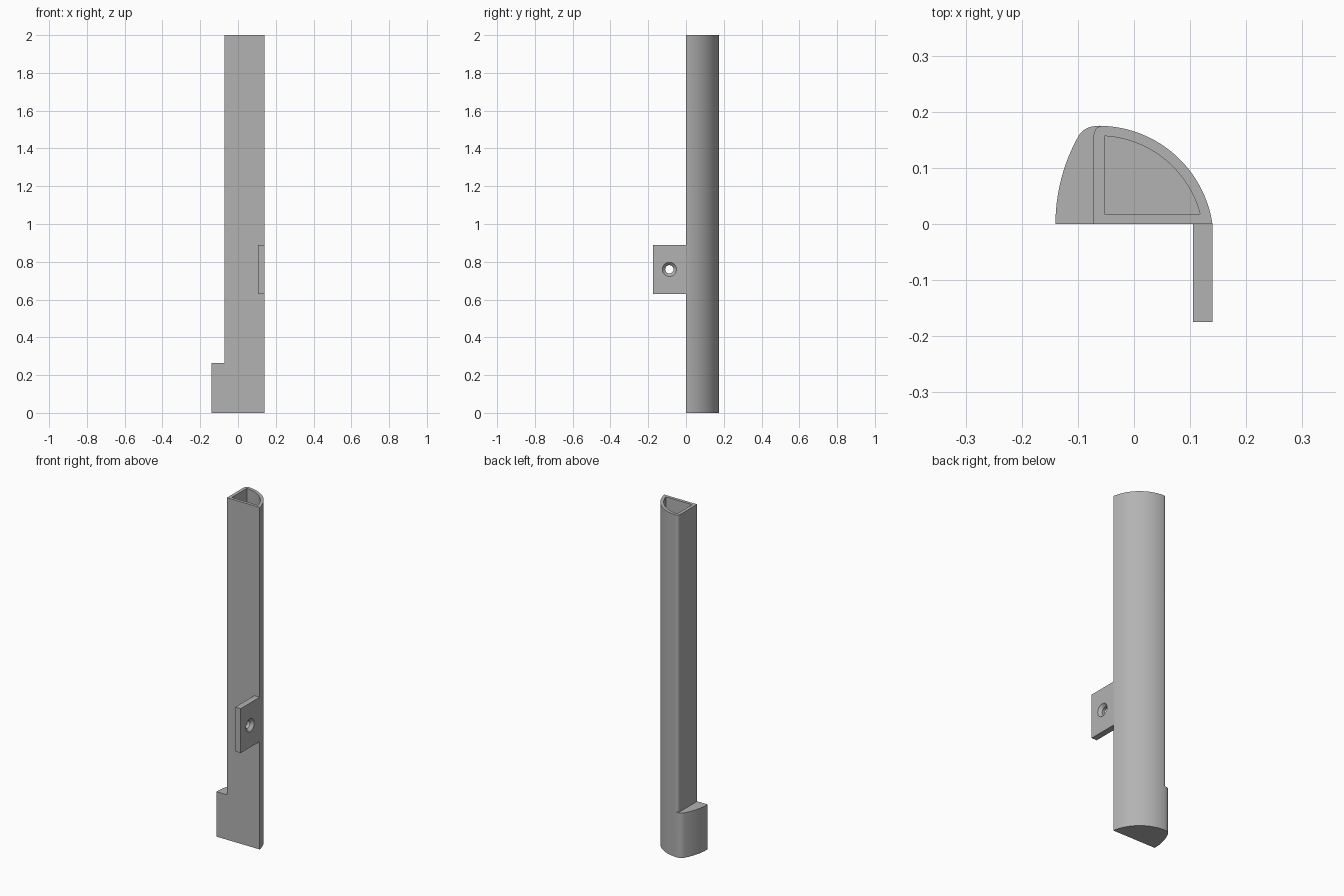
import bpy, bmesh, math
from mathutils import Matrix, Vector

cube = bpy.data.objects.get("Cube")
if cube:
    bpy.data.objects.remove(cube, do_unlink=True)

grey = bpy.data.materials.new("plain grey")
grey.use_nodes = True
grey.diffuse_color = (0.45, 0.45, 0.45, 1)
grey.node_tree.nodes["Principled BSDF"].inputs["Base Color"].default_value = (0.45, 0.45, 0.45, 1)


def finish(name, bm):
    bmesh.ops.recalc_face_normals(bm, faces=bm.faces)
    mesh = bpy.data.meshes.new(name)
    bm.to_mesh(mesh)
    bm.free()
    mesh.materials.append(grey)
    obj = bpy.data.objects.new(name, mesh)
    bpy.context.collection.objects.link(obj)
    return obj


def prism(name, outline, z0, z1):
    bm = bmesh.new()
    face = bm.faces.new([bm.verts.new((x, y, z0)) for x, y in outline])
    ext = bmesh.ops.extrude_face_region(bm, geom=[face])
    top = [v for v in ext["geom"] if isinstance(v, bmesh.types.BMVert)]
    bmesh.ops.translate(bm, verts=top, vec=(0, 0, z1 - z0))
    return finish(name, bm)


def combine(obj, other, operation):
    mod = obj.modifiers.new("combine", "BOOLEAN")
    mod.operation = operation
    mod.solver = "EXACT"
    mod.object = other
    select(obj)
    bpy.ops.object.modifier_apply(modifier=mod.name)
    bpy.data.objects.remove(other, do_unlink=True)


def select(obj):
    bpy.ops.object.select_all(action="DESELECT")
    obj.select_set(True)
    bpy.context.view_layer.objects.active = obj


def arc(cx, cy, r, a0, a1, n):
    return [(cx + r * math.cos(a0 + (a1 - a0) * i / n),
             cy + r * math.sin(a0 + (a1 - a0) * i / n)) for i in range(n + 1)]


def bend(a, b, c, n=8):
    a, b, c = Vector(a), Vector(b), Vector(c)
    return [tuple(a.lerp(b, i / n).lerp(b.lerp(c, i / n), i / n)) for i in range(n + 1)]


# Shared curved back, from the sharp edge round to the crown
CX, CY, R, WALL = -0.063, -0.03, 0.205, 0.018
FOOT_TOP = 0.263
edge = math.asin(-CY / R)
crown = math.radians(87)
back = arc(CX, CY, R, edge, crown, 32)

# Tube with one rounded corner
corner = bend(back[-1], (-0.072, 0.176), (-0.072, 0.155))
body = prism("tube_and_foot", back + corner[1:] + [(-0.072, 0)], FOOT_TOP, 2)

# Foot: wider solid base with a bulging side
side = arc(0.18, 0, 0.32, math.pi - math.asin(0.155 / 0.32), math.pi, 12)
shoulder = bend(back[-1], (-0.088, 0.178), side[0])
foot = prism("foot", back + shoulder[1:] + side[1:], 0, FOOT_TOP)
combine(body, foot, "UNION")

# Hollow above the foot
ri = R - WALL
inner = arc(CX, CY, ri, math.asin((WALL - CY) / ri), math.acos((-0.053 - CX) / ri), 32)
hollow = prism("hollow", inner + [(-0.053, WALL)], FOOT_TOP, 2.1)
combine(body, hollow, "DIFFERENCE")

# Mounting tab with a countersunk screw hole
tab = prism("mounting_tab", [(0.105, -0.175), (0.14, -0.175), (0.14, 0), (0.105, 0)], 0.63, 0.89)
for r0, r1, depth, x in ((0.022, 0.022, 0.1, 0.12), (0.022, 0.038, 0.017, 0.132)):
    bm = bmesh.new()
    place = Matrix.Translation((x, -0.088, 0.76)) @ Matrix.Rotation(math.pi / 2, 4, "Y")
    bmesh.ops.create_cone(bm, cap_ends=True, segments=32, radius1=r0, radius2=r1,
                          depth=depth, matrix=place)
    combine(tab, finish("hole_cutter", bm), "DIFFERENCE")

for obj in (body, tab):
    select(obj)
    bpy.ops.object.shade_smooth_by_angle(angle=math.radians(30))
